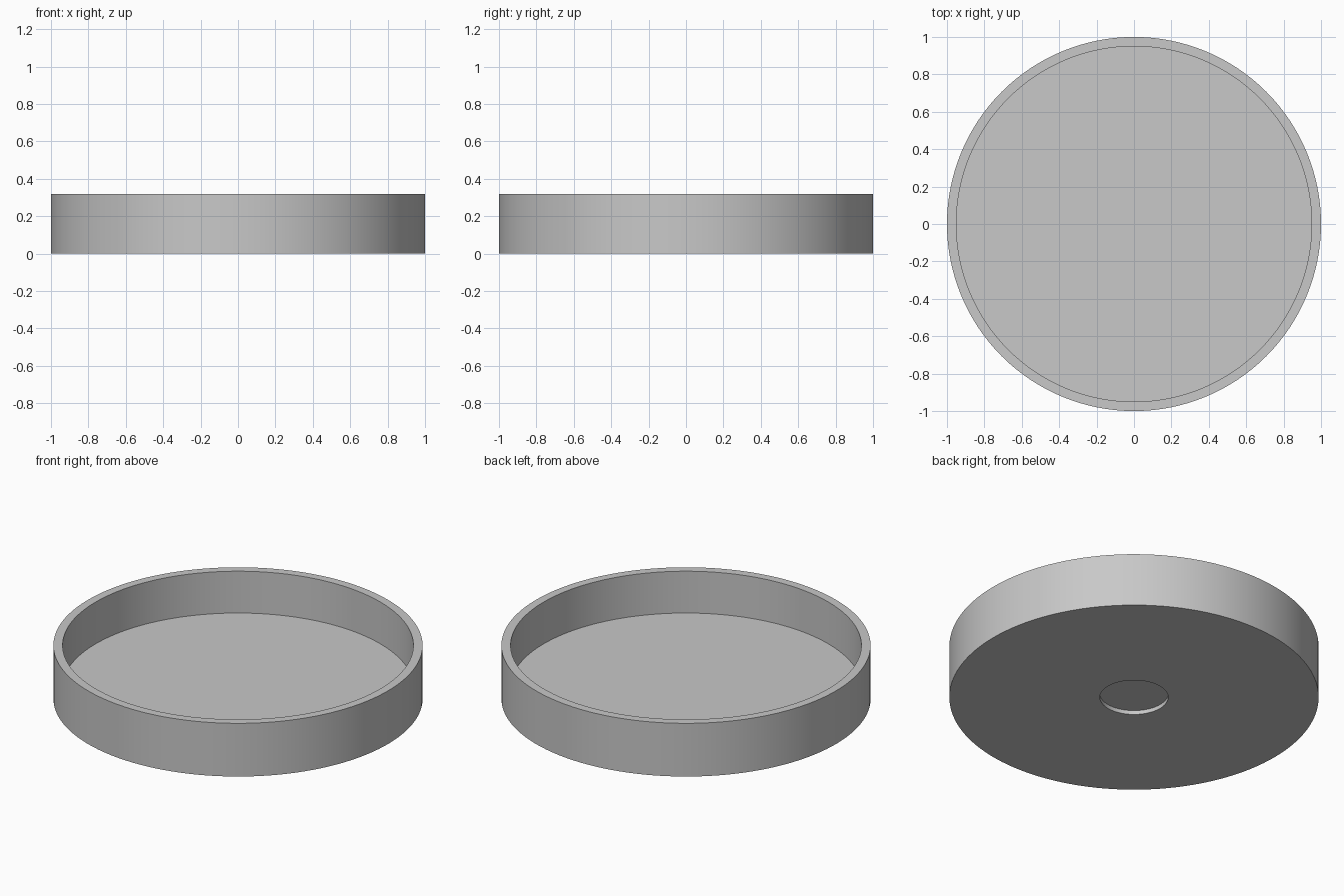
import bpy
import bmesh
import math
from mathutils import Vector

cube = bpy.data.objects.get("Cube")
if cube:
    bpy.data.objects.remove(cube, do_unlink=True)

SEGMENTS = 128
HEIGHT = 0.318
OUTER_RADIUS = 1.0
INNER_RADIUS = 0.95
FLOOR_HEIGHT = 0.068
RECESS_RADIUS = 0.185
RECESS_DEPTH = 0.024

grey = bpy.data.materials.new("plain grey")
grey.use_nodes = True
grey.diffuse_color = (0.58, 0.58, 0.58, 1)
grey.node_tree.nodes["Principled BSDF"].inputs["Base Color"].default_value = grey.diffuse_color


def lathe(name, profile, material):
    """Revolve a (radius, height) profile about z and cap both ends."""
    bm = bmesh.new()
    rings = []
    for radius, z in profile:
        angles = [math.tau * i / SEGMENTS for i in range(SEGMENTS)]
        rings.append([bm.verts.new(Vector((radius * math.cos(a), radius * math.sin(a), z)))
                      for a in angles])
    for low, high in zip(rings, rings[1:]):
        for i in range(SEGMENTS):
            j = (i + 1) % SEGMENTS
            bm.faces.new((low[i], low[j], high[j], high[i]))
    bm.faces.new(list(reversed(rings[0])))
    bm.faces.new(rings[-1])
    bmesh.ops.recalc_face_normals(bm, faces=bm.faces[:])
    mesh = bpy.data.meshes.new(name)
    bm.to_mesh(mesh)
    bm.free()
    mesh.materials.append(material)
    obj = bpy.data.objects.new(name, mesh)
    bpy.context.collection.objects.link(obj)
    return obj


# Round tray: recess under the base, outer wall, rim, inner wall, floor
tray = lathe("round_tray", [
    (RECESS_RADIUS, RECESS_DEPTH),
    (RECESS_RADIUS, 0),
    (OUTER_RADIUS, 0),
    (OUTER_RADIUS, HEIGHT),
    (INNER_RADIUS, HEIGHT),
    (INNER_RADIUS, FLOOR_HEIGHT),
], grey)

# Smooth walls with crisp edges
bpy.ops.object.select_all(action="DESELECT")
tray.select_set(True)
bpy.context.view_layer.objects.active = tray
bpy.ops.object.shade_smooth_by_angle(angle=math.radians(30))
